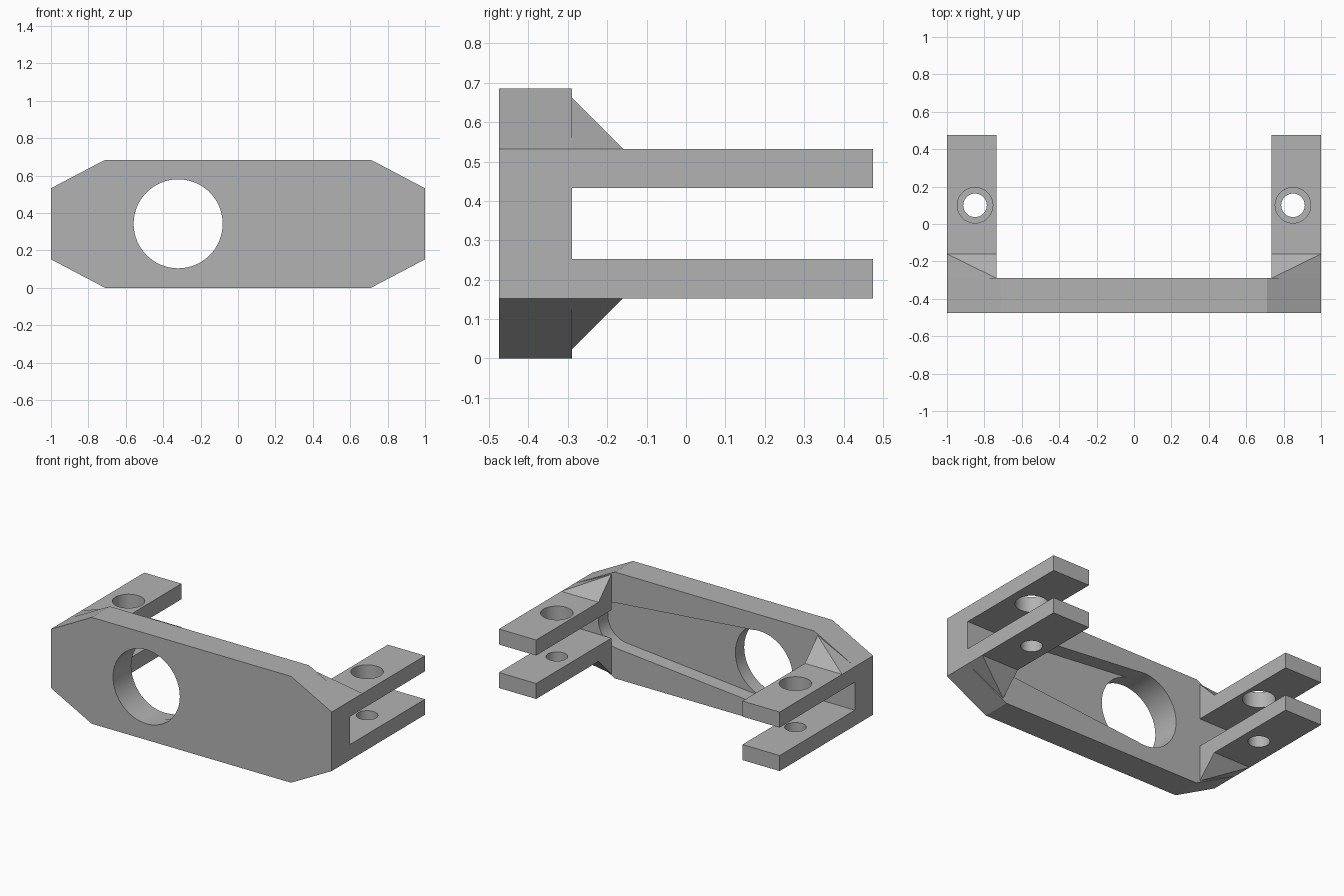
import bpy, bmesh
from math import sin, cos, tau, radians

if "Cube" in bpy.data.objects:
    bpy.data.objects.remove(bpy.data.objects["Cube"])

# Key sizes
FRONT, BACK, TIP = -0.475, -0.29, 0.475
TOP, MID = 0.685, 0.3425
SHOULDER = 0.19          # half height of the plate ends
GAP = 0.09               # half height of the slot between arms
INNER = 0.735            # inner side of the arms

grey = bpy.data.materials.new("plain_grey")
grey.use_nodes = True
COLOUR = (0.45, 0.45, 0.45, 1)
grey.diffuse_color = COLOUR
grey.node_tree.nodes["Principled BSDF"].inputs["Base Color"].default_value = COLOUR


def solid(name, points):
    """Convex solid spanning the given points, with flat regions merged."""
    bm = bmesh.new()
    for p in points:
        bm.verts.new(p)
    bmesh.ops.convex_hull(bm, input=bm.verts)
    bmesh.ops.dissolve_limit(bm, angle_limit=radians(0.5), verts=bm.verts, edges=bm.edges)
    bmesh.ops.recalc_face_normals(bm, faces=bm.faces)
    mesh = bpy.data.meshes.new(name)
    bm.to_mesh(mesh)
    bm.free()
    mesh.materials.append(grey)
    obj = bpy.data.objects.new(name, mesh)
    bpy.context.collection.objects.link(obj)
    return obj


def ring(cx, cy, r, n=64):
    return [(cx + r * cos(tau * i / n), cy + r * sin(tau * i / n)) for i in range(n)]


def along_y(outline, y0, y1):
    return [(x, y, z) for x, z in outline for y in (y0, y1)]


def along_z(outline, z0, z1):
    return [(x, y, z) for x, y in outline for z in (z0, z1)]


def cut(obj, cutter):
    cutter.hide_render = True
    mod = obj.modifiers.new("cut", 'BOOLEAN')
    mod.operation, mod.solver, mod.object = 'DIFFERENCE', 'EXACT', cutter
    bpy.context.view_layer.objects.active = obj
    bpy.ops.object.modifier_apply(modifier=mod.name)
    bpy.data.objects.remove(cutter)


parts = []

# Face plate with chamfered corners
outline = [(sx * x, MID + sz * h) for sx in (-1, 1) for sz in (-1, 1)
           for x, h in ((0.71, MID), (1, SHOULDER))]
plate = solid("face_plate", along_y(outline, FRONT, BACK))
# Tapered pocket in the back, then the round opening
taper = ring(-0.32, MID, 0.2365) + ring(0.68, MID, 0.147)
cut(plate, solid("pocket_cutter", along_y(taper, -0.385, 0)))
cut(plate, solid("opening_cutter", along_y(ring(-0.32, MID, 0.238), -1, 0)))
parts.append(plate)

for side, sx in (("left", 1), ("right", -1)):
    for level, sz, hole in (("upper", 1, 0.095), ("lower", -1, 0.063)):
        # Arm with a bolt hole
        z0, z1 = MID + sz * GAP, MID + sz * SHOULDER
        arm = solid(f"{side}_{level}_arm",
                    [(sx * x, y, z) for x in (INNER, 1) for y in (BACK, TIP) for z in (z0, z1)])
        cut(arm, solid("bolt_cutter", along_z(ring(sx * 0.85, 0.1, hole, 48), -1, 2)))
        # Sloped gusset between arm and plate
        rise = 0.13
        gusset = solid(f"{side}_{level}_gusset", [
            (sx * INNER, BACK, z1), (sx, BACK, z1),
            (sx * INNER, BACK + rise, z1), (sx, BACK + rise, z1),
            (sx * INNER, BACK, z1 + sz * rise)])
        parts += [arm, gusset]

# Smooth the bores, keep every other edge crisp
bpy.ops.object.select_all(action='DESELECT')
for obj in parts:
    obj.select_set(True)
bpy.context.view_layer.objects.active = plate
bpy.ops.object.shade_smooth_by_angle(angle=radians(20))
